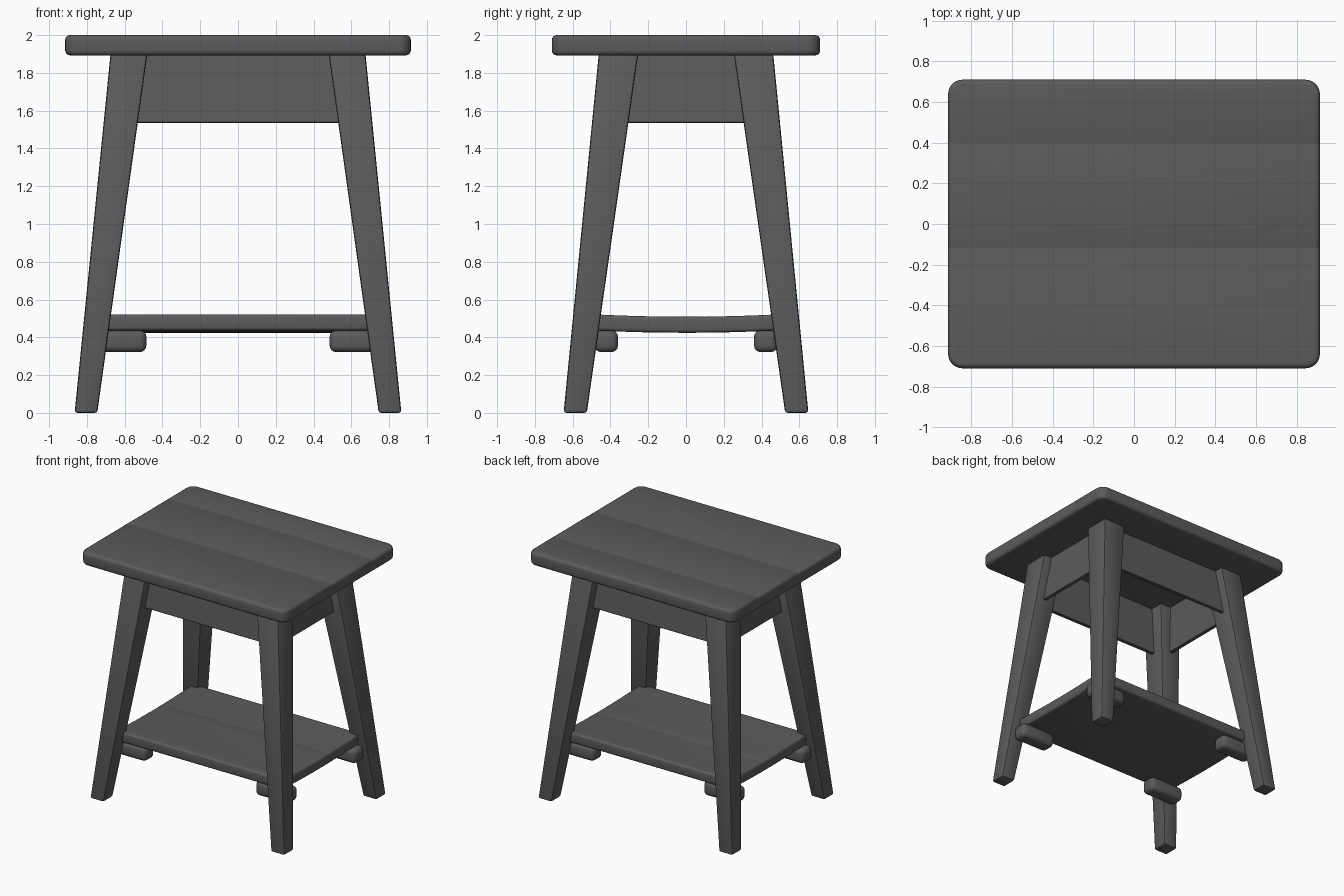
import bpy, bmesh, math

if "Cube" in bpy.data.objects:
    bpy.data.objects.remove(bpy.data.objects["Cube"])

# Dark stained wood
wood = bpy.data.materials.new("dark_wood")
wood.diffuse_color = (0.105, 0.105, 0.105, 1)
wood.use_nodes = True
wood.node_tree.nodes["Principled BSDF"].inputs["Base Color"].default_value = wood.diffuse_color


def finish(name, bm):
    bmesh.ops.recalc_face_normals(bm, faces=bm.faces)
    mesh = bpy.data.meshes.new(name)
    bm.to_mesh(mesh)
    bm.free()
    mesh.materials.append(wood)
    ob = bpy.data.objects.new(name, mesh)
    bpy.context.collection.objects.link(ob)
    bpy.ops.object.select_all(action='DESELECT')
    ob.select_set(True)
    bpy.context.view_layer.objects.active = ob
    bpy.ops.object.shade_smooth_by_angle(angle=math.radians(35))
    return ob


def block(low, high, z0, z1):
    """Box between two rectangles (x0, x1, y0, y1), at z0 and z1."""
    bm = bmesh.new()
    rings = []
    for (x0, x1, y0, y1), z in ((low, z0), (high, z1)):
        rings.append([bm.verts.new((x, y, z)) for x, y in
                      ((x0, y0), (x1, y0), (x1, y1), (x0, y1))])
    a, b = rings
    bm.faces.new(a[::-1])
    bm.faces.new(b)
    for i in range(4):
        j = (i + 1) % 4
        bm.faces.new((a[i], a[j], b[j], b[i]))
    return bm


def bevel(bm, edges, width, segments=3):
    bmesh.ops.bevel(bm, geom=list(edges), offset=width, segments=segments,
                    profile=0.5, affect='EDGES')


def board(name, hx, hy, z0, z1, corner, edge, seams, sag=0.0):
    """Rounded slab with faint plank seams along x on its top."""
    rect = (-hx, hx, -hy, hy)
    bm = block(rect, rect, z0, z1)
    upright = [e for e in bm.edges
               if abs(e.verts[0].co.z - e.verts[1].co.z) > 0.01]
    bevel(bm, upright, corner, 6)
    rims = [e for e in bm.edges
            if abs(e.verts[0].co.z - e.verts[1].co.z) < 0.001]
    bevel(bm, rims, edge, 4)
    cuts = [s + d for s in seams for d in (-0.004, 0, 0.004)]
    if sag:
        cuts += [hy * k / 4 for k in range(-3, 4)]
    for y in cuts:
        bmesh.ops.bisect_plane(bm, geom=bm.verts[:] + bm.edges[:] + bm.faces[:],
                               plane_co=(0, y, 0), plane_no=(0, 1, 0), dist=1e-5)
    mid = (z0 + z1) / 2
    for v in bm.verts:
        if v.co.z > mid and any(abs(v.co.y - s) < 1e-4 for s in seams):
            v.co.z -= 0.001
            v.co.x -= math.copysign(0.001, v.co.x)
        v.co.z -= sag * (1 - (v.co.y / hy) ** 2)
    return finish(name, bm)


# Seat and slightly cupped lower shelf
board("seat", 0.915, 0.71, 1.893, 2.0, 0.07, 0.025, (-0.12, 0.4))
board("shelf", 0.745, 0.495, 0.437, 0.522, 0.03, 0.018, (0.1,), sag=0.013)

for sy, depth in ((-1, "front"), (1, "back")):
    for sx, side in ((-1, "left"), (1, "right")):
        # Splayed, tapering leg
        bm = block((sx * 0.745, sx * 0.865, sy * 0.525, sy * 0.648),
                   (sx * 0.48, sx * 0.675, sy * 0.253, sy * 0.462), 0.0, 1.9)
        bevel(bm, bm.edges, 0.014, 2)
        finish(f"{depth}_{side}_leg", bm)

        # Rounded bearer under the shelf, on the inner face of the leg
        rect = (sx * 0.485, sx * 0.79, sy * 0.36, sy * 0.485)
        bm = block(rect, rect, 0.322, 0.437)
        bevel(bm, bm.edges, 0.035, 4)
        finish(f"{depth}_{side}_shelf_bearer", bm)

# Aprons set back from the leg faces and leaning with them
for s, name in ((-1, "front"), (1, "back")):
    bm = block((-0.58, 0.58, s * 0.395, s * 0.425),
               (-0.55, 0.55, s * 0.36, s * 0.39), 1.535, 1.895)
    bevel(bm, bm.edges, 0.004, 1)
    finish(f"{name}_apron", bm)
for s, name in ((-1, "left"), (1, "right")):
    bm = block((s * 0.61, s * 0.64, -0.37, 0.37),
               (s * 0.575, s * 0.605, -0.33, 0.33), 1.535, 1.895)
    bevel(bm, bm.edges, 0.004, 1)
    finish(f"{name}_apron", bm)
